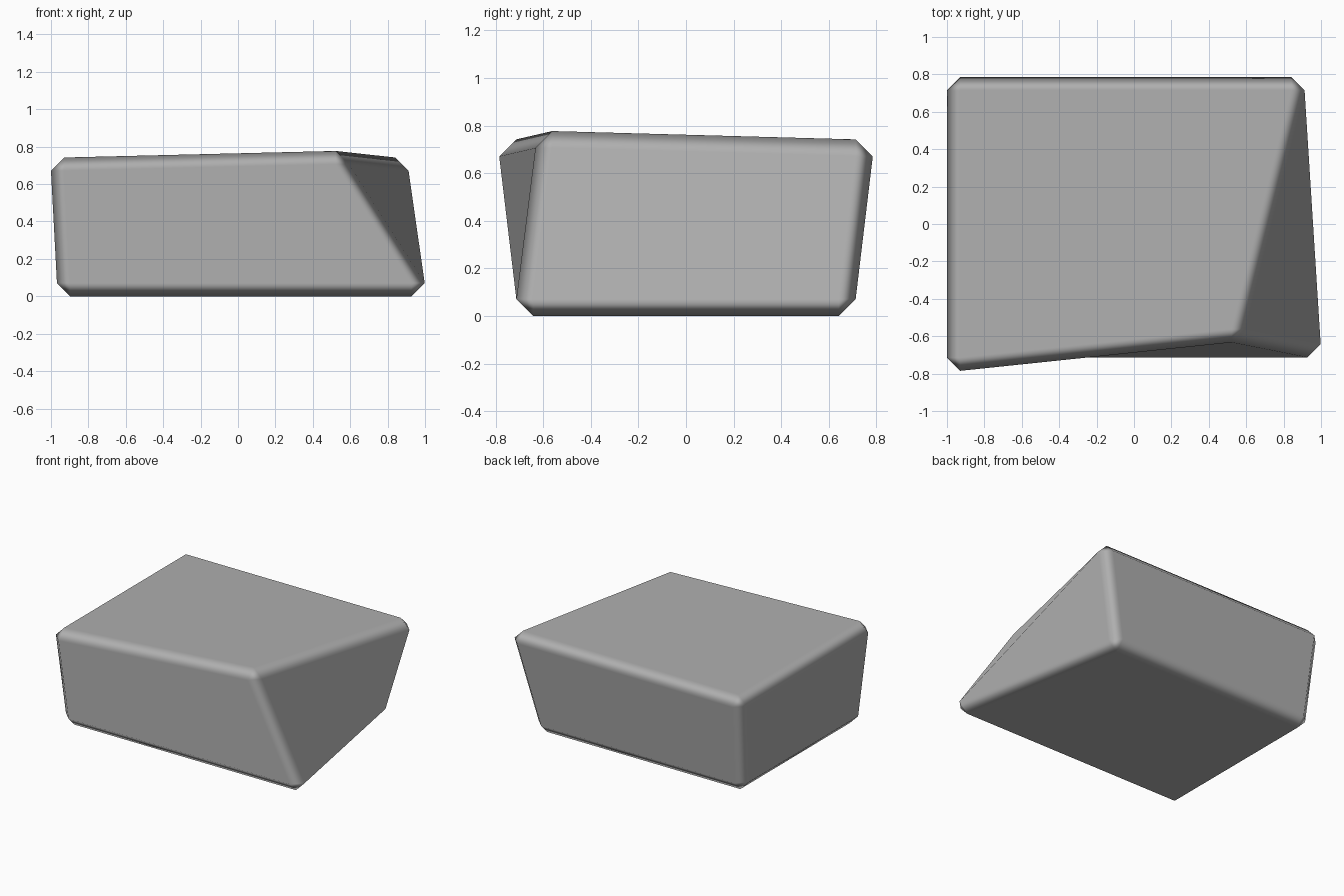
import bpy
import bmesh
from mathutils import Vector

cube = bpy.data.objects.get("Cube")
if cube:
    bpy.data.objects.remove(cube, do_unlink=True)

# Plain grey stone
grey = bpy.data.materials.new("grey_stone")
grey.use_nodes = True
colour = (0.43, 0.43, 0.43, 1.0)
grey.diffuse_color = colour
grey.node_tree.nodes["Principled BSDF"].inputs["Base Color"].default_value = colour

# Where each corner of a box moves to, keyed by its x, y, z side
corners = {
    (-1, -1, -1): (-0.968, -0.713, 0),
    (1, -1, -1): (0.998, -0.713, 0),
    (-1, 1, -1): (-0.968, 0.713, 0),
    (1, 1, -1): (0.765, 0.713, 0),
    (-1, -1, 1): (-1.0, -0.785, 0.742),
    (1, -1, 1): (0.593, -0.633, 0.777),
    (-1, 1, 1): (-1.0, 0.785, 0.742),
    (1, 1, 1): (0.912, 0.785, 0.742),
}

# Chamfered box whose small corner facets then move as rigid groups
bm = bmesh.new()
bmesh.ops.create_cube(bm, size=2)
bmesh.ops.bevel(bm, geom=bm.edges[:], offset=0.071, offset_type='OFFSET',
                segments=1, affect='EDGES', clamp_overlap=True)
bm.normal_update()


def side_face(direction):
    """Find the face that points exactly along an axis."""
    return max(bm.faces, key=lambda f: f.normal.dot(Vector(direction)))


front, left = side_face((0, -1, 0)), side_face((1, 0, 0))
for v in bm.verts:
    side = tuple(round(c) for c in v.co)
    v.co += Vector(corners[side]) - Vector(side)


def fold_side(face, along_longest):
    """Order a twisted four-sided face so it folds along one diagonal."""
    a, b, c, d = face.verts
    first_is_longest = (a.co - c.co).length > (b.co - d.co).length
    if first_is_longest != along_longest:
        bm.faces.remove(face)
        bm.faces.new((b, c, d, a))


fold_side(front, False)
fold_side(left, True)
bm.normal_update()

mesh = bpy.data.meshes.new("stone_block")
bm.to_mesh(mesh)
bm.free()
mesh.materials.append(grey)
mesh.shade_smooth()

block = bpy.data.objects.new("stone_block", mesh)
bpy.context.collection.objects.link(block)

# Flat sides with shading that rolls over the chamfers
weighted = block.modifiers.new("weighted_normals", 'WEIGHTED_NORMAL')
weighted.mode = 'FACE_AREA'
weighted.weight = 100
